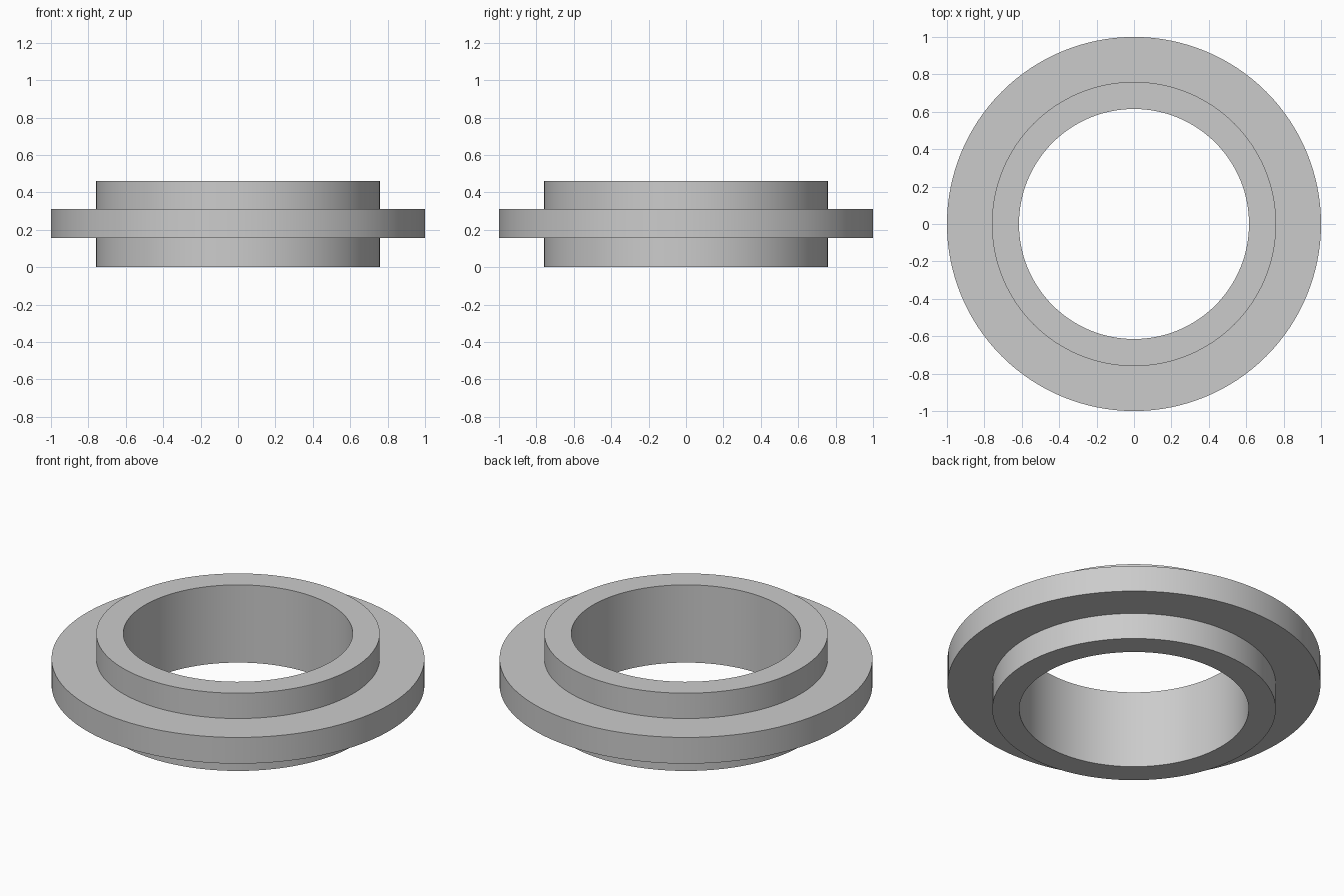
import bpy
import bmesh
from math import cos, sin, radians, tau

cube = bpy.data.objects.get("Cube")
if cube:
    bpy.data.objects.remove(cube, do_unlink=True)

SEGMENTS = 128
BORE, HUB, RIM = 0.615, 0.76, 1.0
FLANGE_BOTTOM, FLANGE_TOP, HEIGHT = 0.155, 0.31, 0.46

# Plain grey material
grey = bpy.data.materials.new("plain grey")
grey.use_nodes = True
colour = (0.6, 0.6, 0.6, 1)
grey.diffuse_color = colour
grey.node_tree.nodes["Principled BSDF"].inputs["Base Color"].default_value = colour


def revolve(name, profile, material):
    """Turn a closed (radius, height) profile around the z axis."""
    bm = bmesh.new()
    rings = []
    for i in range(SEGMENTS):
        a = tau * i / SEGMENTS
        rings.append([bm.verts.new((r * cos(a), r * sin(a), z)) for r, z in profile])
    count = len(profile)
    for i, ring in enumerate(rings):
        following = rings[(i + 1) % SEGMENTS]
        for j in range(count):
            k = (j + 1) % count
            bm.faces.new((ring[j], following[j], following[k], ring[k]))
    bmesh.ops.recalc_face_normals(bm, faces=bm.faces)
    mesh = bpy.data.meshes.new(name)
    bm.to_mesh(mesh)
    bm.free()
    mesh.materials.append(material)
    obj = bpy.data.objects.new(name, mesh)
    bpy.context.collection.objects.link(obj)
    return obj


# Hollow hub with a flange around its middle
collar = revolve("flanged_collar", [
    (BORE, 0), (HUB, 0),
    (HUB, FLANGE_BOTTOM), (RIM, FLANGE_BOTTOM),
    (RIM, FLANGE_TOP), (HUB, FLANGE_TOP),
    (HUB, HEIGHT), (BORE, HEIGHT),
], grey)

# Smooth round walls, sharp rims
bpy.ops.object.select_all(action="DESELECT")
collar.select_set(True)
bpy.context.view_layer.objects.active = collar
bpy.ops.object.shade_smooth_by_angle(angle=radians(30))
